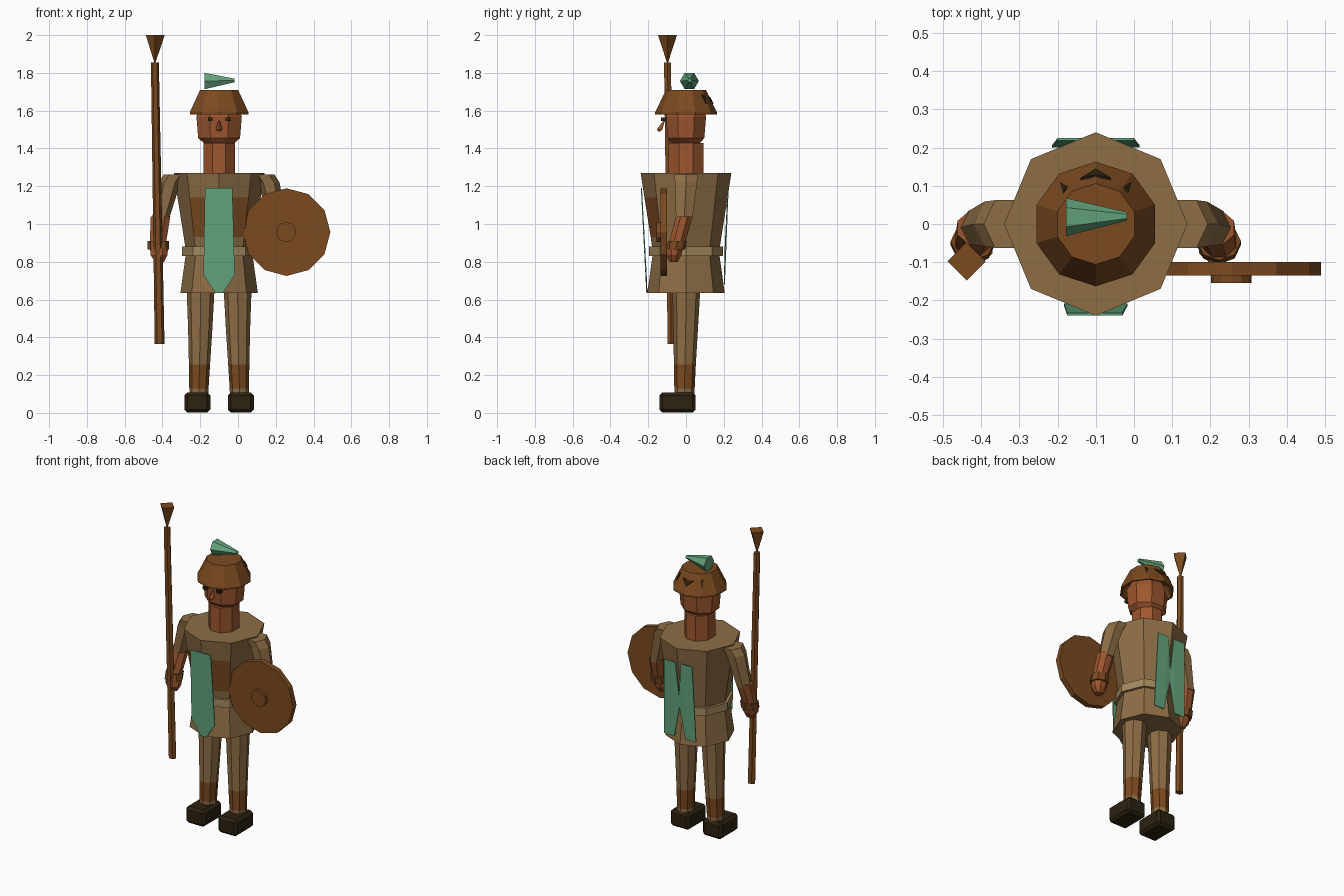
import bpy, bmesh, math
from mathutils import Vector

if "Cube" in bpy.data.objects:
    bpy.data.objects.remove(bpy.data.objects["Cube"])

CX = -0.10  # centre line of the figure


def mat(name, col):
    m = bpy.data.materials.new(name)
    m.diffuse_color = (*col, 1)
    m.use_nodes = True
    m.node_tree.nodes["Principled BSDF"].inputs["Base Color"].default_value = m.diffuse_color
    return m


TAN = mat("tan_cloth", (0.27, 0.155, 0.06))
BELT = mat("pale_leather", (0.37, 0.25, 0.11))
BROWN = mat("brown_leather", (0.2, 0.068, 0.014))
SKIN = mat("ruddy_skin", (0.34, 0.095, 0.028))
TEAL = mat("teal_green", (0.13, 0.38, 0.21))
DARK = mat("dark_boot", (0.025, 0.016, 0.005))


def finish(name, bm, mats):
    bmesh.ops.recalc_face_normals(bm, faces=bm.faces[:])
    me = bpy.data.meshes.new(name)
    bm.to_mesh(me)
    bm.free()
    for m in mats:
        me.materials.append(m)
    ob = bpy.data.objects.new(name, me)
    bpy.context.collection.objects.link(ob)
    return ob


def loft(name, rings, n, mats, seg=None, axis='z', phase=0.0, rule=None):
    """Skin rings (x, y, z, ra, rb) lying across the given axis."""
    bm = bmesh.new()
    loops = []
    for x, y, z, ra, rb in rings:
        vs = []
        for i in range(n):
            t = phase + 2 * math.pi * i / n
            a, b = ra * math.cos(t), rb * math.sin(t)
            d = {'z': (a, b, 0), 'y': (a, 0, b), 'x': (0, a, b)}[axis]
            vs.append(bm.verts.new(Vector((x, y, z)) + Vector(d)))
        loops.append(vs)
    for k in range(len(loops) - 1):
        for i in range(n):
            j = (i + 1) % n
            f = bm.faces.new((loops[k][i], loops[k][j], loops[k + 1][j], loops[k + 1][i]))
            f.material_index = seg[k] if seg else 0
            if rule:
                f.material_index = rule(k, f.calc_center_median())
    bm.faces.new(loops[0])
    bm.faces.new(loops[-1])
    return finish(name, bm, mats)


def plate(name, pts, m, thick=0.006):
    bm = bmesh.new()
    bm.faces.new([bm.verts.new(p) for p in pts])
    bmesh.ops.triangulate(bm, faces=bm.faces[:])
    ob = finish(name, bm, [m])
    s = ob.modifiers.new("thickness", 'SOLIDIFY')
    s.thickness = thick
    s.offset = 0
    return ob


def box(name, c, size, m, bevel=0.0):
    bm = bmesh.new()
    bmesh.ops.create_cube(bm, size=1)
    for v in bm.verts:
        v.co = Vector(c) + Vector([v.co[i] * size[i] for i in range(3)])
    if bevel:
        bmesh.ops.bevel(bm, geom=bm.edges[:], offset=bevel, segments=1, affect='EDGES')
    return finish(name, bm, [m])


def c(z, r, rb=None, y=0.0):
    return (CX, y, z, r, rb or r)


# Tunic: leather chest panel on the two front faces of the middle band
loft("tunic", [c(0.635, 0.205), c(0.85, 0.175), c(0.93, 0.187), c(1.14, 0.22), c(1.27, 0.24)],
     8, [TAN, BROWN],
     rule=lambda k, p: 1 if k == 2 and p.y < 0 and abs(p.x - CX) < 0.1 else 0)
loft("belt", [c(0.83, 0.196), c(0.88, 0.196)], 8, [BELT])

# Tabard cloths, front and back
plate("front_tabard", [(CX - 0.075, -0.236, 1.19), (CX + 0.07, -0.236, 1.19),
                       (CX + 0.083, -0.211, 0.73), (CX + 0.02, -0.207, 0.635),
                       (CX - 0.02, -0.207, 0.635), (CX - 0.083, -0.211, 0.73)], TEAL)
plate("back_cloth", [(CX - 0.10, 0.222, 1.17), (CX - 0.02, 0.222, 1.17), (CX, 0.212, 0.95),
                     (CX + 0.02, 0.222, 1.17), (CX + 0.10, 0.222, 1.17),
                     (CX + 0.115, 0.203, 0.68), (CX + 0.04, 0.203, 0.68), (CX, 0.208, 0.88),
                     (CX - 0.04, 0.203, 0.68), (CX - 0.115, 0.203, 0.68)], TEAL)

# Neck and head
P8 = math.pi / 8
loft("neck", [c(1.25, 0.09, 0.1), c(1.43, 0.09, 0.1)], 8, [SKIN], phase=P8)
loft("head", [c(1.41, 0.065, 0.06), c(1.455, 0.12, 0.105), c(1.57, 0.13, 0.115), c(1.66, 0.08)],
     8, [SKIN], phase=P8)
loft("nose", [c(1.49, 0.006, y=-0.14), c(1.50, 0.02, y=-0.135), c(1.545, 0.006, y=-0.115)],
     3, [SKIN], phase=-math.pi / 2)
for s in (-1, 1):
    box("eye", (CX + s * 0.047, -0.118, 1.555), (0.026, 0.03, 0.02), DARK)

# Helmet: hollow ten-sided shell
P10 = math.pi / 2
loft("helmet", [c(1.65, 0.115), c(1.58, 0.152), c(1.58, 0.163), c(1.592, 0.163), c(1.71, 0.106)],
     10, [BROWN], phase=P10)


def on_helmet(x, y):
    return (CX + x, y, 1.592 + 0.118 * (0.163 - math.hypot(x, y)) / 0.057 + 0.002)


# Dark marks on the back of the helmet
plate("helmet_mark", [on_helmet(*p) for p in
                      ((-0.04, 0.118), (0, 0.143), (0.04, 0.118), (0, 0.126))], DARK)
for s in (-1, 1):
    plate("helmet_dart", [on_helmet(s * x, y) for x, y in
                          ((0.092, 0.108), (0.075, 0.098), (0.085, 0.083))], DARK)

# Plume
loft("plume", [(-0.178, 0.018, 1.757, 0.05, 0.05), (-0.018, 0.02, 1.76, 0.011, 0.011)],
     6, [TEAL], axis='x')

# Limbs, mirrored about the centre line
for s, side in ((-1, "right"), (1, "left")):
    def p(x, y, z, ra, rb=None):
        return (CX + s * x, y, z, ra, rb or ra)
    loft(side + "_upper_arm", [p(0.235, 0.0, 1.262, 0.058, 0.072), p(0.262, 0.0, 1.22, 0.058, 0.068),
                               p(0.312, -0.01, 1.02, 0.045, 0.05)], 6, [TAN])
    loft(side + "_forearm", [p(0.31, -0.01, 1.04, 0.056, 0.048), p(0.325, -0.05, 0.89, 0.046, 0.045)],
         8, [SKIN], phase=P8)
    loft(side + "_cuff", [p(0.322, -0.045, 0.91, 0.058, 0.05), p(0.322, -0.055, 0.865, 0.058, 0.05)],
         8, [BROWN])
    loft(side + "_hand", [p(0.318, -0.058, 0.87, 0.052, 0.045), p(0.318, -0.064, 0.835, 0.048, 0.042),
                          p(0.315, -0.066, 0.80, 0.026, 0.024)], 8, [SKIN], phase=P8)
    loft(side + "_leg", [p(0.107, -0.008, 0.09, 0.05, 0.052), p(0.107, -0.008, 0.13, 0.051, 0.054),
                         p(0.104, -0.006, 0.255, 0.056, 0.058), p(0.10, -0.002, 0.44, 0.064, 0.065),
                         p(0.098, 0.002, 0.66, 0.074, 0.074)], 8, [TAN, BROWN], seg=[0, 1, 0, 0])
    box(side + "_boot", (CX + s * 0.115, -0.045, 0.055), (0.138, 0.192, 0.108), DARK, 0.017)

# Round shield with boss
loft("shield", [(0.257, -0.10, 0.957, 0.232, 0.232), (0.257, -0.135, 0.957, 0.232, 0.232)],
     12, [BROWN], axis='y')
loft("shield_boss", [(0.255, -0.13, 0.957, 0.053, 0.053), (0.255, -0.155, 0.957, 0.053, 0.053)],
     12, [BROWN], axis='y')

# Spear
loft("spear_shaft", [(-0.415, -0.078, 0.365, 0.026, 0.022), (-0.44, -0.098, 1.855, 0.021, 0.021)],
     6, [BROWN])
loft("spear_head", [(-0.44, -0.098, 1.855, 0.003, 0.003), (-0.438, -0.098, 2.0, 0.05, 0.05)],
     4, [BROWN])
